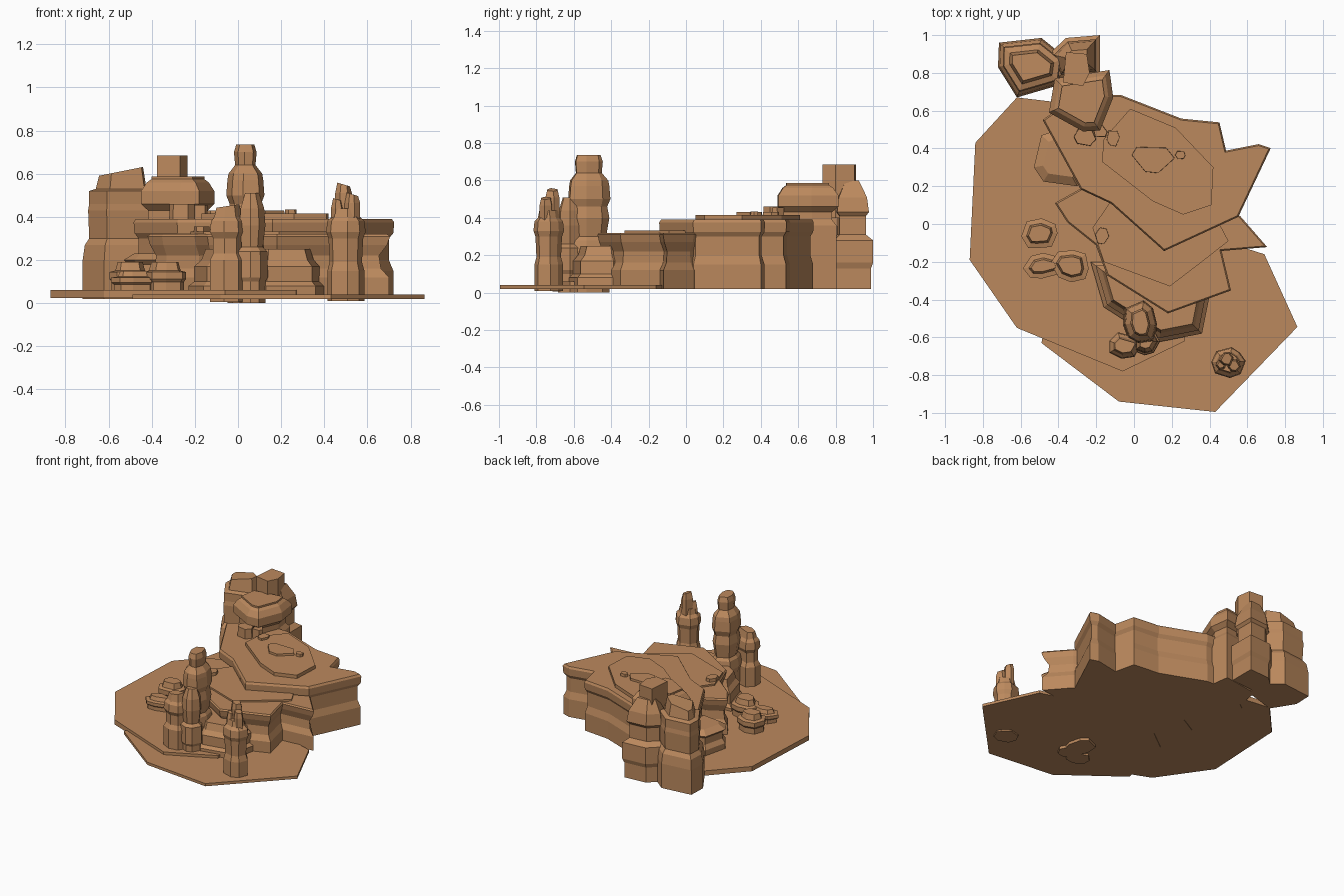
import bpy, bmesh, math, random
from mathutils import Vector

mat = bpy.data.materials.new("sandstone")
mat.diffuse_color = (0.50, 0.25, 0.11, 1)


def offset(pts, d):
    """Move a counter-clockwise outline outward by d with limited mitres."""
    out = []
    n = len(pts)
    for i in range(n):
        p, q, r = (Vector(pts[(i + k) % n]) for k in (-1, 0, 1))
        a, b = (q - p).normalized(), (r - q).normalized()
        na, nb = Vector((a.y, -a.x)), Vector((b.y, -b.x))
        m = (na + nb) / max(0.45, 1 + na.dot(nb))
        out.append(q + m * d)
    return out


def strata(name, pts, levels, tilt=(0, 0)):
    """Stack of outlines, levels = (z, outset); tilt slopes the top outline."""
    area = sum(pts[i - 1][0] * pts[i][1] - pts[i][0] * pts[i - 1][1] for i in range(len(pts)))
    if area < 0:
        pts = pts[::-1]
    n = len(pts)
    cx, cy = sum(p[0] for p in pts) / n, sum(p[1] for p in pts) / n
    bm = bmesh.new()
    loops = []
    for k, (z, d) in enumerate(levels):
        top = k == len(levels) - 1
        loops.append([bm.verts.new((p.x, p.y, z + (tilt[0] * (p.x - cx) + tilt[1] * (p.y - cy) if top else 0)))
                      for p in offset(pts, d)])
    for lo, hi in zip(loops, loops[1:]):
        for i in range(n):
            j = (i + 1) % n
            bm.faces.new((lo[i], lo[j], hi[j], hi[i]))
    bm.faces.new(loops[0][::-1])
    bm.faces.new(loops[-1])
    me = bpy.data.meshes.new(name)
    bm.to_mesh(me)
    bm.free()
    me.materials.append(mat)
    ob = bpy.data.objects.new(name, me)
    bpy.context.collection.objects.link(ob)
    return ob


def blob(cx, cy, rx, ry, n=7, seed=1):
    """Irregular rock outline."""
    rnd = random.Random(seed)
    pts = []
    for i in range(n):
        a = 2 * math.pi * (i + rnd.uniform(-0.25, 0.25)) / n
        s = rnd.uniform(0.9, 1.08)
        pts.append((cx + rx * s * math.cos(a), cy + ry * s * math.sin(a)))
    return pts


# Ground slabs
strata("ground_left", [(-0.87, -0.19), (-0.62, -0.55), (-0.06, -0.78), (0.27, -0.62), (0.3, 0.3),
                       (-0.2, 0.62), (-0.62, 0.67), (-0.84, 0.43)], [(0.025, 0), (0.06, 0)])
strata("ground_right", [(-0.49, -0.63), (-0.08, -0.94), (0.43, -0.995), (0.865, -0.545), (0.69, -0.16),
                        (0.5, -0.1), (0, 0.1), (-0.4, -0.2)], [(0.02, 0), (0.04, 0)])

# Main mesa: upper plateau, middle terrace, front skirt
strata("mesa_upper", [(-0.07, 0.68), (0.25, 0.555), (0.45, 0.535), (0.485, 0.385), (0.66, 0.42), (0.72, 0.40),
                      (0.55, 0.04), (0.16, -0.14), (-0.12, 0.11), (-0.28, 0.185), (-0.48, 0.55), (-0.3, 0.68)],
       [(0.02, 0), (0.15, 0), (0.2, -0.015), (0.3, -0.015), (0.325, 0), (0.375, 0.003), (0.39, -0.005)])
strata("mesa_cap", [(-0.02, 0.61), (0.22, 0.51), (0.42, 0.30), (0.41, 0.10), (0.26, 0.05), (0.10, 0.12),
                    (-0.17, 0.33), (-0.16, 0.45)], [(0.38, 0), (0.415, 0)])
strata("mesa_middle", [(-0.415, 0.11), (-0.28, 0.185), (0.3, 0.2), (0.56, 0.04), (0.70, -0.12), (0.46, -0.14),
                       (0.51, -0.35), (0.18, -0.47), (-0.14, -0.27), (-0.2, -0.11), (-0.35, 0.01)],
       [(0.02, 0), (0.12, 0), (0.16, -0.02), (0.22, -0.025), (0.27, -0.005), (0.31, 0.003), (0.32, -0.005)])
strata("middle_cap", [(-0.13, 0.11), (-0.22, -0.02), (-0.16, -0.2), (0.19, -0.33), (0.36, -0.2), (0.5, -0.09),
                      (0.4, 0.1)], [(0.31, 0), (0.332, 0)])
strata("front_skirt", [(-0.23, -0.2), (-0.16, -0.44), (0.13, -0.625), (0.36, -0.58), (0.40, -0.38), (0.2, -0.2)],
       [(0.02, 0), (0.08, 0), (0.1, -0.02), (0.17, -0.02), (0.2, -0.045), (0.25, -0.06)])
strata("left_shoulder", [(-0.53, 0.30), (-0.49, 0.47), (-0.4, 0.5), (-0.25, 0.3), (-0.3, 0.2), (-0.48, 0.225)],
       [(0.03, 0), (0.1, 0), (0.13, -0.02), (0.18, -0.02), (0.2, 0), (0.23, -0.045)])

# Back butte group
butte = [(-0.72, 0.83), (-0.715, 0.96), (-0.49, 0.985), (-0.36, 0.88), (-0.38, 0.74), (-0.62, 0.67)]
strata("butte_left", butte, [(0.02, 0), (0.2, 0), (0.27, -0.01), (0.3, -0.03), (0.43, -0.025), (0.46, -0.03),
                             (0.52, -0.03), (0.53, -0.06), (0.61, -0.075)], (0.2, 0))
strata("butte_rear", [(-0.36, 0.985), (-0.18, 1.0), (-0.18, 0.79), (-0.4, 0.77), (-0.45, 0.9)],
       [(0.02, -0.01), (0.13, -0.01), (0.16, 0), (0.28, 0), (0.31, -0.035), (0.41, -0.035), (0.43, -0.02),
        (0.51, -0.03), (0.6, -0.07)])
strata("butte_rear_pillar", [(-0.36, 0.91), (-0.25, 0.9), (-0.235, 0.8), (-0.27, 0.73), (-0.375, 0.75)],
       [(0.4, 0), (0.685, 0)])
strata("butte_front", [(-0.42, 0.77), (-0.13, 0.815), (-0.11, 0.67), (-0.18, 0.495), (-0.27, 0.49), (-0.45, 0.59)],
       [(0.02, -0.01), (0.36, -0.01), (0.39, -0.03), (0.43, -0.03), (0.46, 0), (0.52, 0), (0.56, -0.025),
        (0.575, -0.045), (0.587, -0.045)])

# Front spires
strata("spire_tall", blob(0.035, -0.52, 0.09, 0.115, 8, 4),
       [(0.0, 0), (0.18, 0), (0.22, 0.01), (0.28, 0), (0.3, -0.015), (0.4, 0), (0.46, -0.01), (0.5, 0.005),
        (0.57, 0), (0.6, -0.005), (0.64, -0.035), (0.7, -0.03), (0.735, -0.04)])
strata("spire_left", blob(-0.05, -0.645, 0.09, 0.075, 7, 2),
       [(0.005, 0), (0.2, 0), (0.23, -0.015), (0.3, -0.015), (0.33, 0), (0.38, -0.005), (0.4, -0.02), (0.45, -0.03)],
       (0.15, 0))
strata("spire_right", blob(0.06, -0.625, 0.065, 0.065, 7, 5),
       [(0.0, 0), (0.1, 0), (0.12, 0.01), (0.24, 0.008), (0.26, -0.01), (0.36, 0), (0.44, -0.005), (0.51, -0.025)])
strata("spire_lone", blob(0.5, -0.735, 0.088, 0.083, 8, 6),
       [(0.01, -0.005), (0.15, -0.005), (0.19, -0.015), (0.3, -0.01), (0.33, 0), (0.38, -0.005), (0.4, -0.022),
        (0.44, -0.03)])
for i, (x, y, r, z) in enumerate([(0.49, -0.715, 0.038, 0.55), (0.53, -0.75, 0.036, 0.505), (0.46, -0.745, 0.03, 0.48)]):
    strata(f"spire_lone_tip_{i}", blob(x, y, r, r, 6, 20 + i), [(0.38, 0), (z - 0.04, 0), (z, -0.008)], (-0.3, 0))

# Layered rocks on the left ground
for i, (x, y, rx, ry, h) in enumerate([(-0.5, -0.05, 0.1, 0.085, 0.13), (-0.335, -0.22, 0.105, 0.09, 0.13),
                                       (-0.48, -0.225, 0.11, 0.07, 0.09)]):
    strata(f"ground_rock_{i}", blob(x, y, rx, ry, 8, 30 + i),
           [(0.04, -0.01), (0.06 + h * 0.3, -0.01), (0.06 + h * 0.4, 0), (0.06 + h * 0.65, 0),
            (0.06 + h * 0.7, -0.025), (0.06 + h, -0.035)])

# Loose stones on the plateaus: x, y, rx, ry, base, top
stones = [(0.095, 0.35, 0.115, 0.08, 0.40, 0.43), (0.245, 0.365, 0.03, 0.025, 0.40, 0.435),
          (-0.11, 0.455, 0.04, 0.05, 0.38, 0.43), (-0.26, 0.46, 0.06, 0.05, 0.38, 0.46),
          (-0.18, 0.49, 0.04, 0.04, 0.38, 0.455), (-0.17, -0.06, 0.04, 0.05, 0.30, 0.355),
          (0.06, -0.03, 0.022, 0.022, 0.32, 0.35)]
for i, (x, y, rx, ry, z0, z1) in enumerate(stones):
    strata(f"plateau_stone_{i}", blob(x, y, rx, ry, 6, 40 + i), [(z0, 0), (z1, -0.002)])
